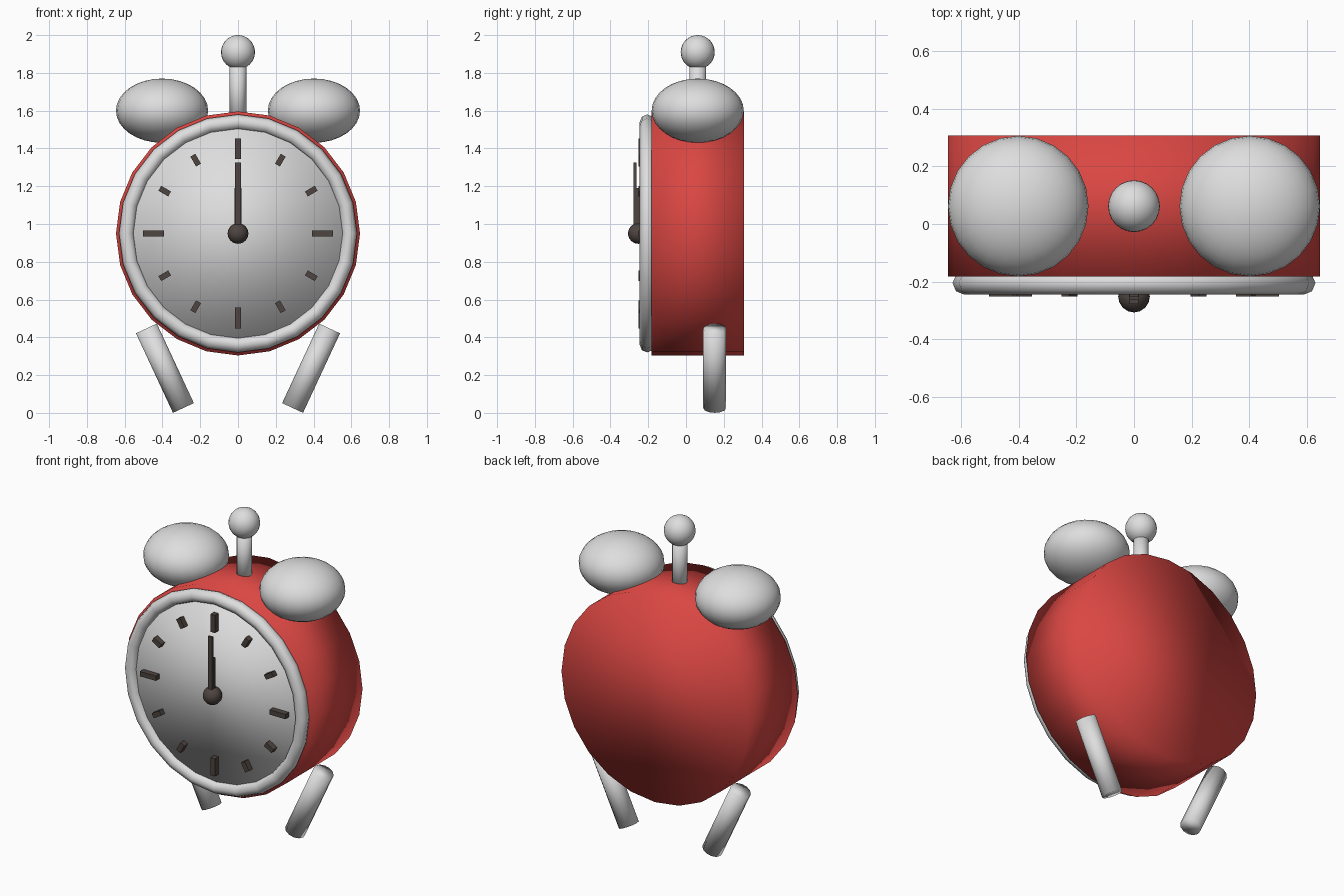
import bpy
import math
from mathutils import Vector

if "Cube" in bpy.data.objects:
    bpy.data.objects.remove(bpy.data.objects["Cube"])

CY, CZ = 0.062, 0.95      # case centre depth and height


def material(name, rgb):
    m = bpy.data.materials.new(name)
    m.diffuse_color = (*rgb, 1)
    m.use_nodes = True
    m.node_tree.nodes["Principled BSDF"].inputs["Base Color"].default_value = m.diffuse_color
    return m


RED = material("red", (0.70, 0.062, 0.055))
SILVER = material("silver", (0.73, 0.73, 0.73))
DARK = material("dark brown", (0.075, 0.058, 0.05))


def finish(name, mat, smooth=True):
    ob = bpy.context.object
    ob.name = name
    ob.data.materials.append(mat)
    if smooth:
        bpy.ops.object.shade_smooth()
    return ob


def rod(name, mat, a, b, r, sides):
    """Smooth cylinder between two points."""
    a, b = Vector(a), Vector(b)
    d = b - a
    bpy.ops.mesh.primitive_cylinder_add(
        vertices=sides, radius=r, depth=d.length, location=(a + b) / 2,
        rotation=d.to_track_quat('Z', 'Y').to_euler())
    return finish(name, mat)


def ball(name, mat, loc, radii, seg=24, rings=16):
    bpy.ops.mesh.primitive_uv_sphere_add(
        segments=seg, ring_count=rings, radius=1, location=loc)
    bpy.context.object.scale = radii
    return finish(name, mat)


def bar(name, angle, r0, r1, width, y0, y1):
    """Flat bar on the dial, pointing out at a clockwise angle from twelve."""
    mid = (r0 + r1) / 2
    bpy.ops.mesh.primitive_cube_add(
        size=1, rotation=(0, angle, 0),
        location=(mid * math.sin(angle), (y0 + y1) / 2, CZ + mid * math.cos(angle)))
    bpy.context.object.scale = (width, y1 - y0, r1 - r0)
    return finish(name, DARK, smooth=False)


# Case and dial
rod("case", RED, (0, 0.307, CZ), (0, -0.183, CZ), 0.646, 24)
rod("dial", SILVER, (0, -0.15, CZ), (0, -0.215, CZ), 0.57, 24)

# Bezel ring
bpy.ops.mesh.primitive_torus_add(
    major_segments=24, minor_segments=8, major_radius=0.59, minor_radius=0.04,
    location=(0, -0.205, CZ), rotation=(math.pi / 2, 0, 0))
finish("bezel", SILVER)

# Hour markers, longer at the quarters
for i in range(12):
    half = 0.055 if i % 3 == 0 else 0.03
    bar(f"hour_marker_{i}", i * math.pi / 6, 0.448 - half, 0.448 + half,
        0.03, -0.251, -0.205)

# Hands and hub
bar("hour_hand", 0, 0, 0.24, 0.036, -0.262, -0.247)
bar("minute_hand", 0, 0, 0.375, 0.03, -0.277, -0.262)
ball("hub", DARK, (0, -0.252, CZ), (0.055,) * 3, 16, 12)

# Bells and legs on both sides
for side, s in (("left", -1), ("right", 1)):
    ball(f"{side}_bell", SILVER, (s * 0.402, CY, 1.60), (0.244, 0.244, 0.17))
    rod(f"{side}_leg", SILVER, (s * 0.289, 0.152, 0.026),
        (s * 0.485, 0.152, 0.447), 0.061, 12)

# Hammer post and knob
rod("hammer_post", SILVER, (0, CY, 1.53), (0, CY, 1.87), 0.044, 12)
ball("hammer_knob", SILVER, (0, CY, 1.91), (0.09,) * 3)
